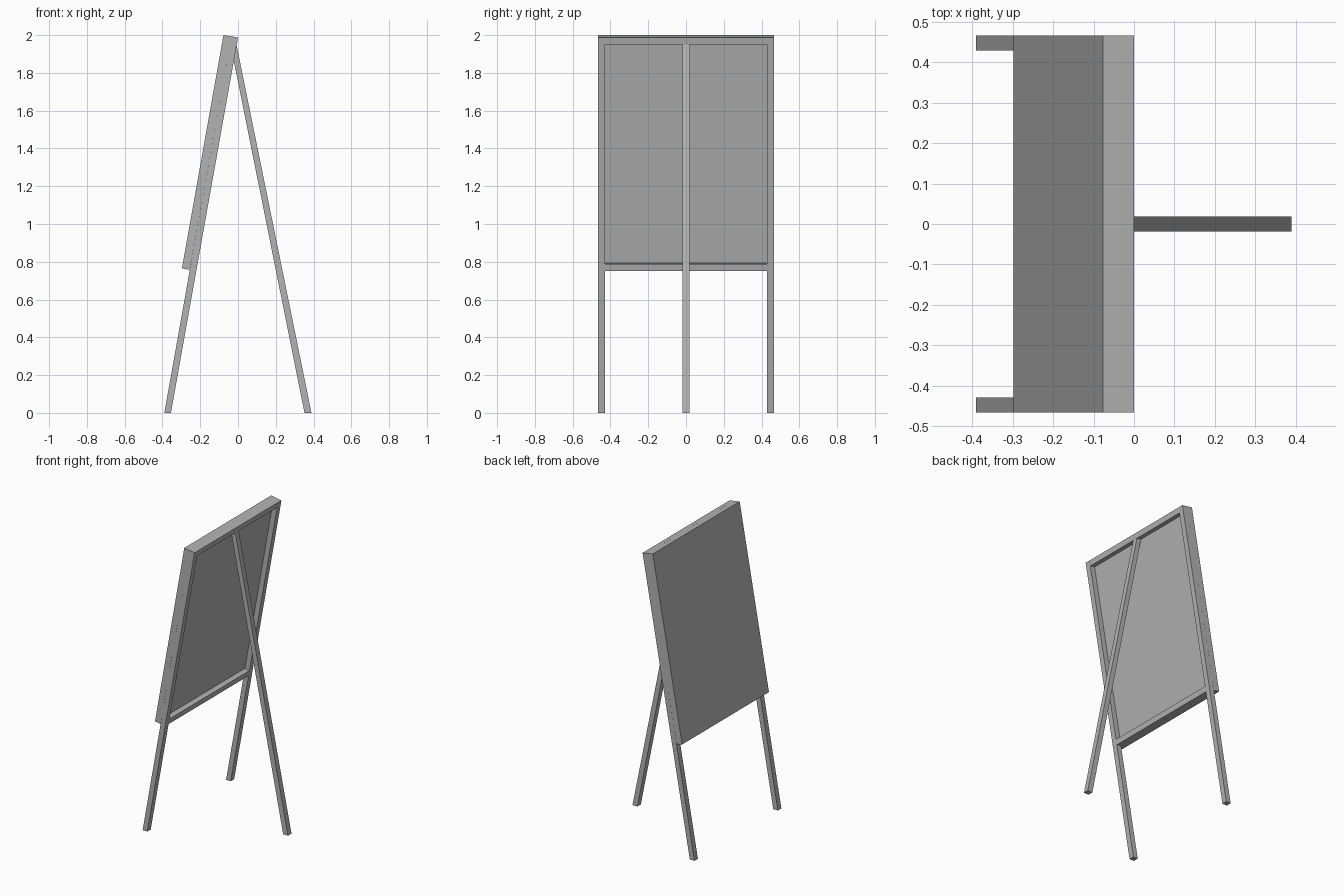
import bpy
import bmesh

if "Cube" in bpy.data.objects:
    bpy.data.objects.remove(bpy.data.objects["Cube"])

# Mid-grey finish shared by all parts
grey = bpy.data.materials.new("mid_grey")
grey.diffuse_color = (0.45, 0.45, 0.45, 1)
grey.use_nodes = True
grey.node_tree.nodes["Principled BSDF"].inputs["Base Color"].default_value = grey.diffuse_color


def extrude_profile(name, profile, y0, y1):
    """Side profile in x/z, extruded across y."""
    bm = bmesh.new()
    face = bm.faces.new([bm.verts.new((x, y0, z)) for x, z in profile])
    result = bmesh.ops.extrude_face_region(bm, geom=[face])
    moved = [v for v in result["geom"] if isinstance(v, bmesh.types.BMVert)]
    bmesh.ops.translate(bm, verts=moved, vec=(0, y1 - y0, 0))
    bmesh.ops.recalc_face_normals(bm, faces=bm.faces)
    mesh = bpy.data.meshes.new(name)
    bm.to_mesh(mesh)
    bm.free()
    mesh.materials.append(grey)
    obj = bpy.data.objects.new(name, mesh)
    bpy.context.collection.objects.link(obj)
    return obj


HALF = 0.466      # half width of the easel
BAR = 0.037       # width of each wooden bar
SLOPE = 0.1785    # lean of the front frame (x per z)


def rail_profile(z_low, z_high):
    """Bar section lying in the leaning frame, z measured on the rear face."""
    def rear(z):
        return (-0.355 + SLOPE * z, z)

    def front(z):
        return (rear(z)[0] - 0.035, z + 0.0062)
    return [rear(z_low), rear(z_high), front(z_high), front(z_low)]


# Writing board on the front of the frame
extrude_profile("board", [(-0.297, 0.765), (-0.2555, 0.757),
                          (-0.035, 1.993), (-0.077, 2.0)], -HALF, HALF)

# Two leaning front legs, cut flat at the floor
leg = [(-0.39, 0), (-0.355, 0), (0, 1.987), (-0.035, 1.993)]
for side, y in (("left", -HALF), ("right", HALF - BAR)):
    extrude_profile("front_leg_" + side, leg, y, y + BAR)

# Cross rails between the legs
inner = HALF - BAR
extrude_profile("top_rail", rail_profile(1.950, 1.987), -inner, inner)
extrude_profile("bottom_rail", rail_profile(0.751, 0.788), -inner, inner)

# Single rear prop, tucked under the top rail
extrude_profile("rear_leg", [(0.352, 0), (0.389, 0), (-0.008, 1.950),
                             (-0.041, 1.956)], -BAR / 2, BAR / 2)
